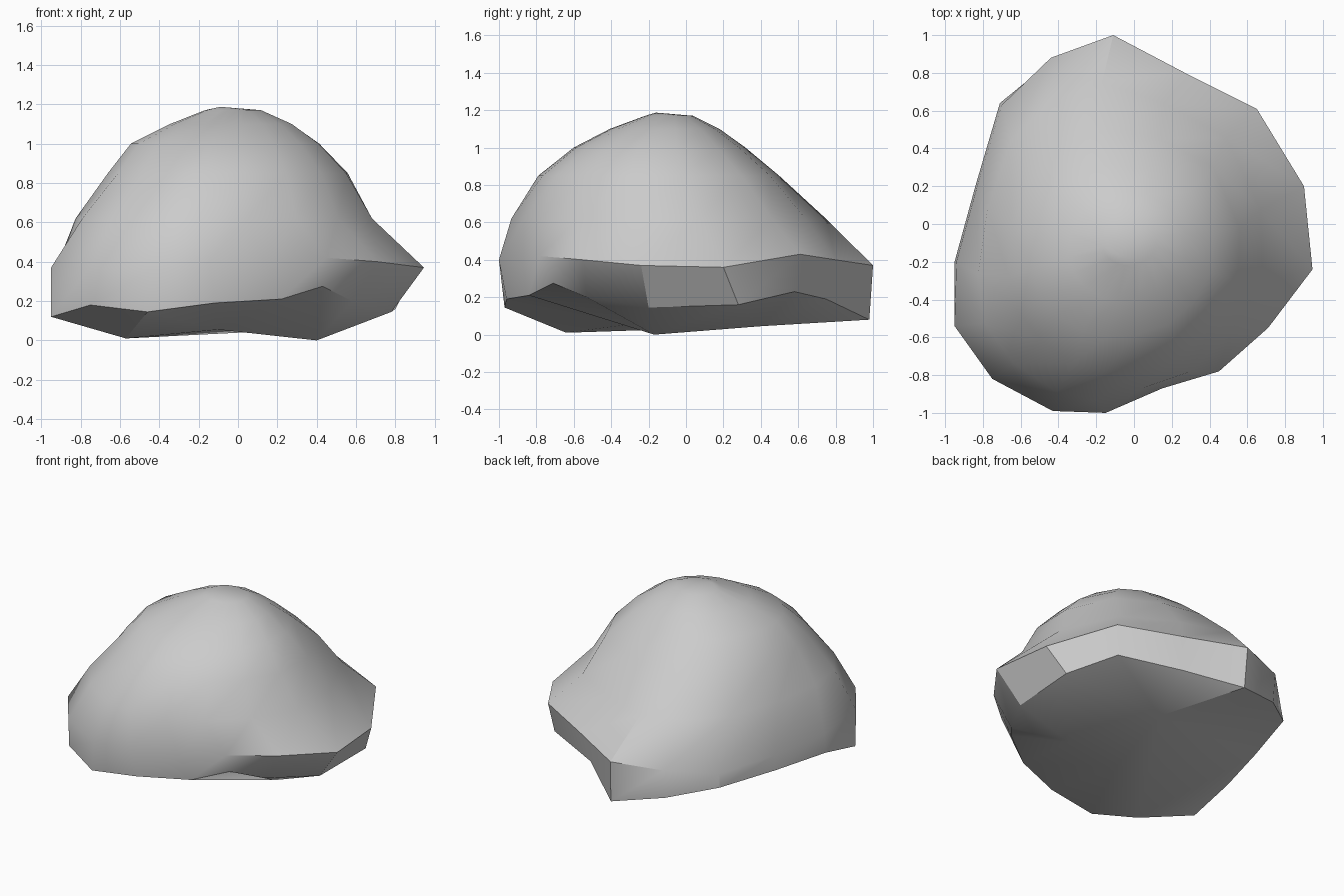
import bpy, bmesh, math

if "Cube" in bpy.data.objects:
    bpy.data.objects.remove(bpy.data.objects["Cube"])

# Plan columns: upper rim x, y, z / lower rim x, y, z / underside key point
cols = [
    (-.11, 1.0, .37, -.10, .98, .08, 0), (-.44, .88, .35, -.44, .86, .15, 0),
    (-.70, .63, .30, -.71, .64, .21, 0), (-.83, .20, .30, -.84, .20, .20, 0),
    (-.94, -.20, .33, -.95, -.20, .20, 1), (-.95, -.54, .37, -.95, -.53, .12, 1),
    (-.75, -.82, .37, -.75, -.81, .18, 1), (-.43, -.99, .36, -.46, -.97, .145, 1),
    (-.15, -1.0, .40, -.12, -.96, .19, 2), (.15, -.87, .36, .22, -.84, .21, 2),
    (.45, -.78, .42, .43, -.71, .275, 3), (.71, -.55, .40, .58, -.53, .20, 3),
    (.945, -.24, .37, .78, -.20, .145, 3), (.90, .20, .36, .80, .28, .16, 3),
    (.65, .61, .43, .62, .58, .23, 0), (.27, .80, .40, .22, .75, .19, 0)]
keys = [(.12, .40, .045), (-.57, -.64, .01), (-.1, -.3, .055), (.4, -.17, 0)]

# Dome levels: z, min x, max x, min y, max y, roundness, diagonal skew
levels = [(.62, -.85, .69, -.95, .75, .3, .05), (.85, -.69, .56, -.81, .50, .55, .08),
          (1.0, -.56, .42, -.61, .32, .7, .04), (1.1, -.35, .28, -.41, .18, .8, 0),
          (1.17, -.17, .12, -.22, .04, .8, 0)]

bm = bmesh.new()
lower = [bm.verts.new(c[3:6]) for c in cols]
rings = [lower, [bm.verts.new(c[:3]) for c in cols]]
for z, x0, x1, y0, y1, t, k in levels:
    ring = []
    for c in cols:
        u, v = c[0] / .95, c[1]
        r = math.hypot(u, v)
        f = (1 - t) + t / r
        f *= 1 + k * math.copysign(max(0, 2 * u * v / r**2), u)
        ring.append(bm.verts.new(((x0 + x1) / 2 + (x1 - x0) / 2 * u * f,
                                  (y0 + y1) / 2 + (y1 - y0) / 2 * v * f, z)))
    rings.append(ring)
n = len(cols)
for a, b in zip(rings, rings[1:]):
    for i in range(n):
        j = (i + 1) % n
        bm.faces.new((a[i], a[j], b[j], b[i]))

# Crown
top = bm.verts.new((-.09, -.16, 1.187))
for i in range(n):
    bm.faces.new((rings[-1][i], rings[-1][(i + 1) % n], top))

# Uneven underside
kv = [bm.verts.new(k) for k in keys]
for i in range(n):
    j = (i + 1) % n
    ki, kj = kv[cols[i][6]], kv[cols[j][6]]
    bm.faces.new([lower[i], lower[j], kj] + ([ki] if ki != kj else []))
bm.faces.new(kv)

bmesh.ops.recalc_face_normals(bm, faces=bm.faces)
mesh = bpy.data.meshes.new("boulder")
bm.to_mesh(mesh)
bm.free()
rock = bpy.data.objects.new("boulder", mesh)
bpy.context.collection.objects.link(rock)
bpy.context.view_layer.objects.active = rock
rock.select_set(True)
bpy.ops.object.shade_smooth_by_angle(angle=math.radians(32))
